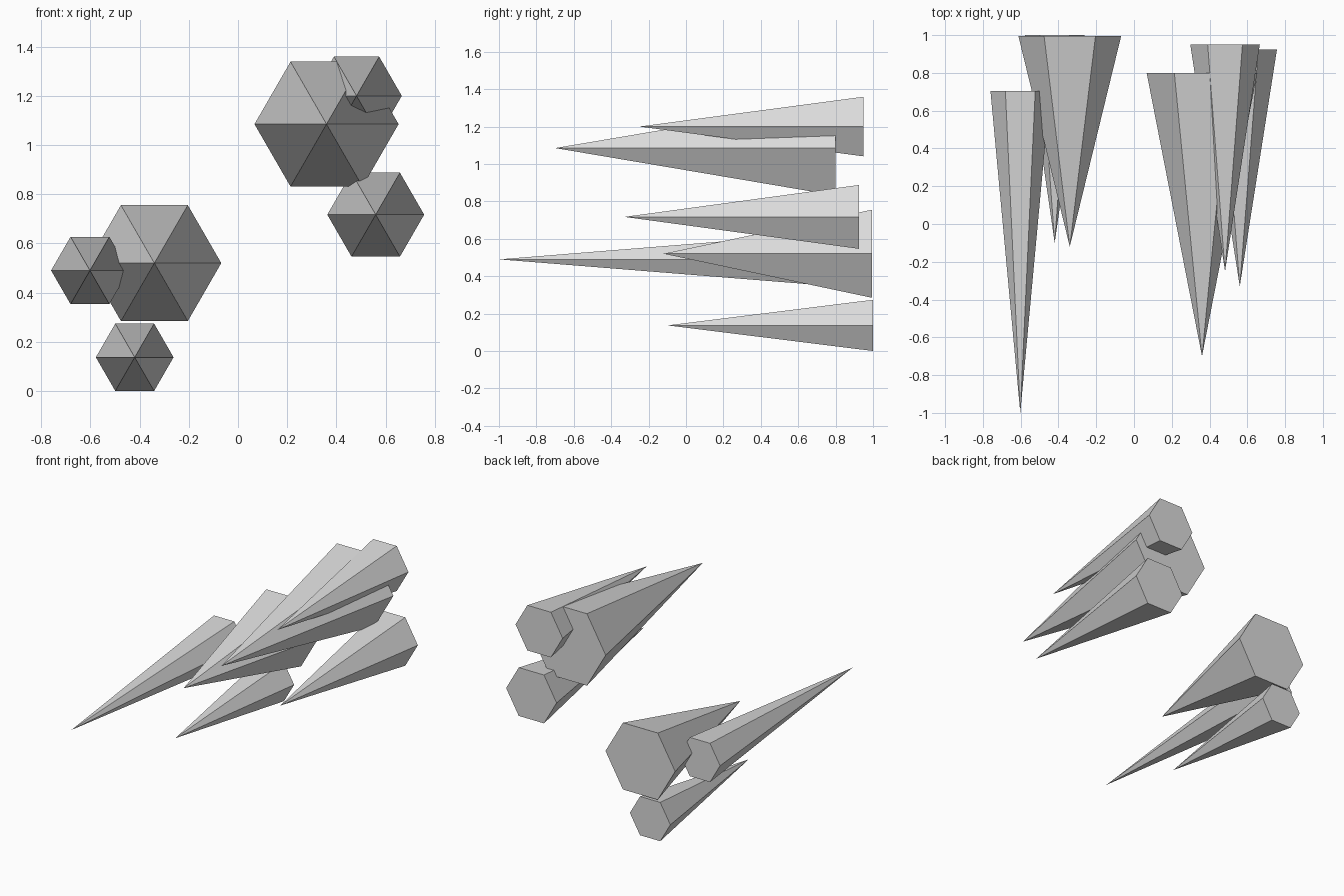
import bpy
import bmesh
from math import cos, sin, pi

cube = bpy.data.objects.get("Cube")
if cube:
    bpy.data.objects.remove(cube, do_unlink=True)

# One plain grey for every spike
grey = bpy.data.materials.new("light_grey")
grey.use_nodes = True
colour = (0.7, 0.7, 0.7, 1)
grey.diffuse_color = colour
grey.node_tree.nodes["Principled BSDF"].inputs["Base Color"].default_value = colour


def spike(name, x, z, radius, tip_y, base_y, sides=6):
    """Closed six-sided spike pointing to the front, flat base at the back."""
    bm = bmesh.new()
    angles = [2 * pi * i / sides for i in range(sides)]
    ring = [bm.verts.new((x + radius * cos(a), base_y, z + radius * sin(a)))
            for a in angles]
    tip = bm.verts.new((x, tip_y, z))
    bm.faces.new(ring)
    for i in range(sides):
        bm.faces.new((ring[i], tip, ring[(i + 1) % sides]))
    bmesh.ops.recalc_face_normals(bm, faces=bm.faces)
    mesh = bpy.data.meshes.new(name)
    bm.to_mesh(mesh)
    bm.free()
    mesh.materials.append(grey)
    obj = bpy.data.objects.new(name, mesh)
    bpy.context.collection.objects.link(obj)


# Upper cluster on the left side
spike("left_large_spike", 0.36, 1.085, 0.293, -0.70, 0.80)
spike("left_upper_spike", 0.482, 1.20, 0.184, -0.25, 0.95)
spike("left_lower_spike", 0.56, 0.717, 0.197, -0.33, 0.925)

# Lower cluster on the right side
spike("right_large_spike", -0.34, 0.52, 0.272, -0.12, 0.995)
spike("right_long_spike", -0.602, 0.49, 0.158, -1.0, 0.705)
spike("right_lower_spike", -0.42, 0.137, 0.158, -0.10, 1.0)
